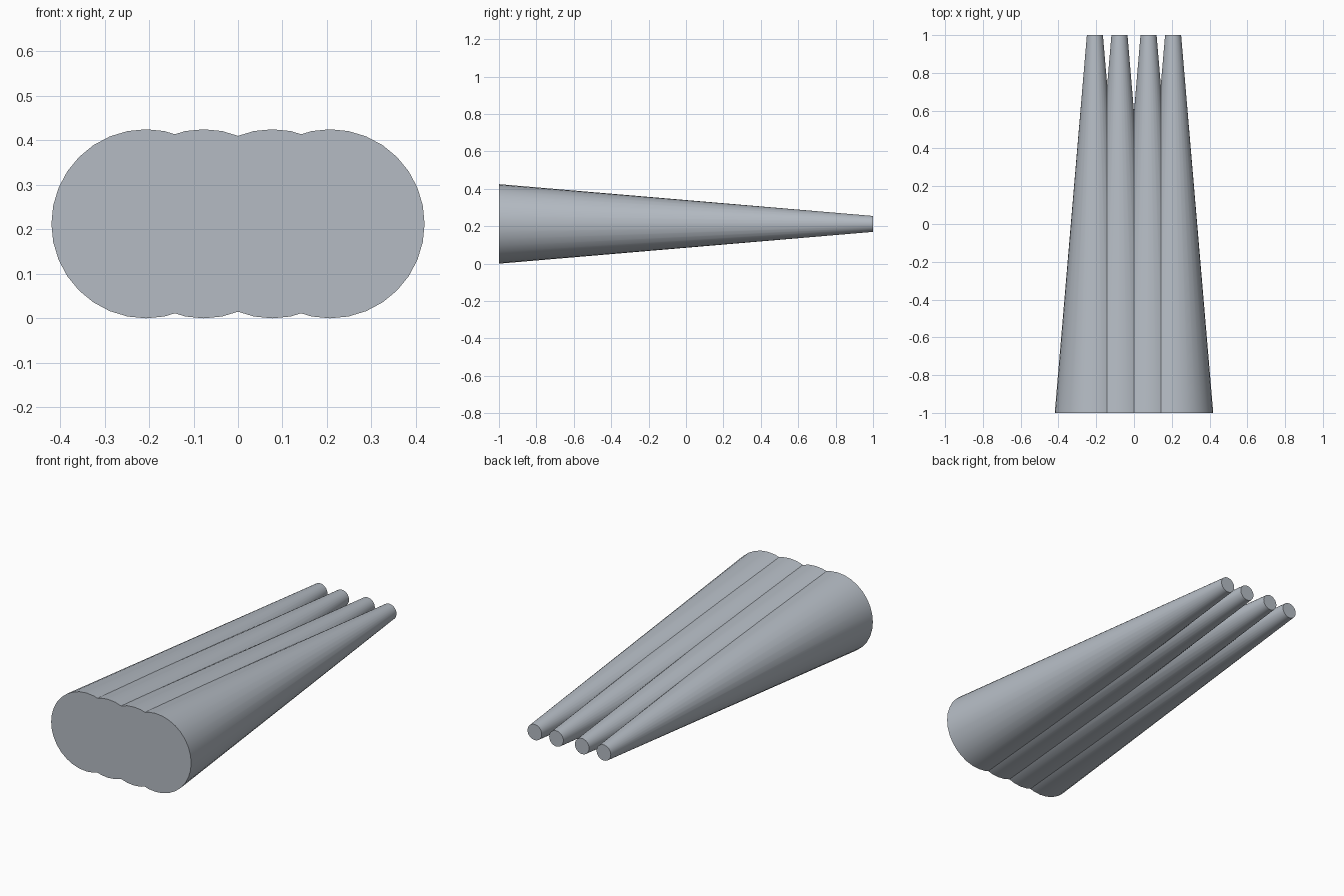
import bpy
import math

cube = bpy.data.objects.get("Cube")
if cube:
    bpy.data.objects.remove(cube, do_unlink=True)

LENGTH = 2.0
FRONT_RADIUS, BACK_RADIUS = 0.2125, 0.0425

# Single blue-grey material
grey = bpy.data.materials.new("blue grey")
grey.use_nodes = True
colour = (0.46, 0.50, 0.55, 1)
grey.diffuse_color = colour
grey.node_tree.nodes["Principled BSDF"].inputs["Base Color"].default_value = colour


def tapered_rod(name, x):
    """Capped cone lying along y, wide end at the front."""
    bpy.ops.mesh.primitive_cone_add(
        vertices=32, radius1=FRONT_RADIUS, radius2=BACK_RADIUS, depth=LENGTH,
        location=(x, 0, FRONT_RADIUS), rotation=(-math.pi / 2, 0, 0))
    rod = bpy.context.object
    rod.name = name
    rod.data.materials.append(grey)
    bpy.ops.object.shade_smooth_by_angle(angle=math.radians(30))


# Four overlapping rods, mirrored in pairs
for side, sign in (("left", 1), ("right", -1)):
    tapered_rod(f"inner_rod_{side}", sign * 0.077)
    tapered_rod(f"outer_rod_{side}", sign * 0.207)
